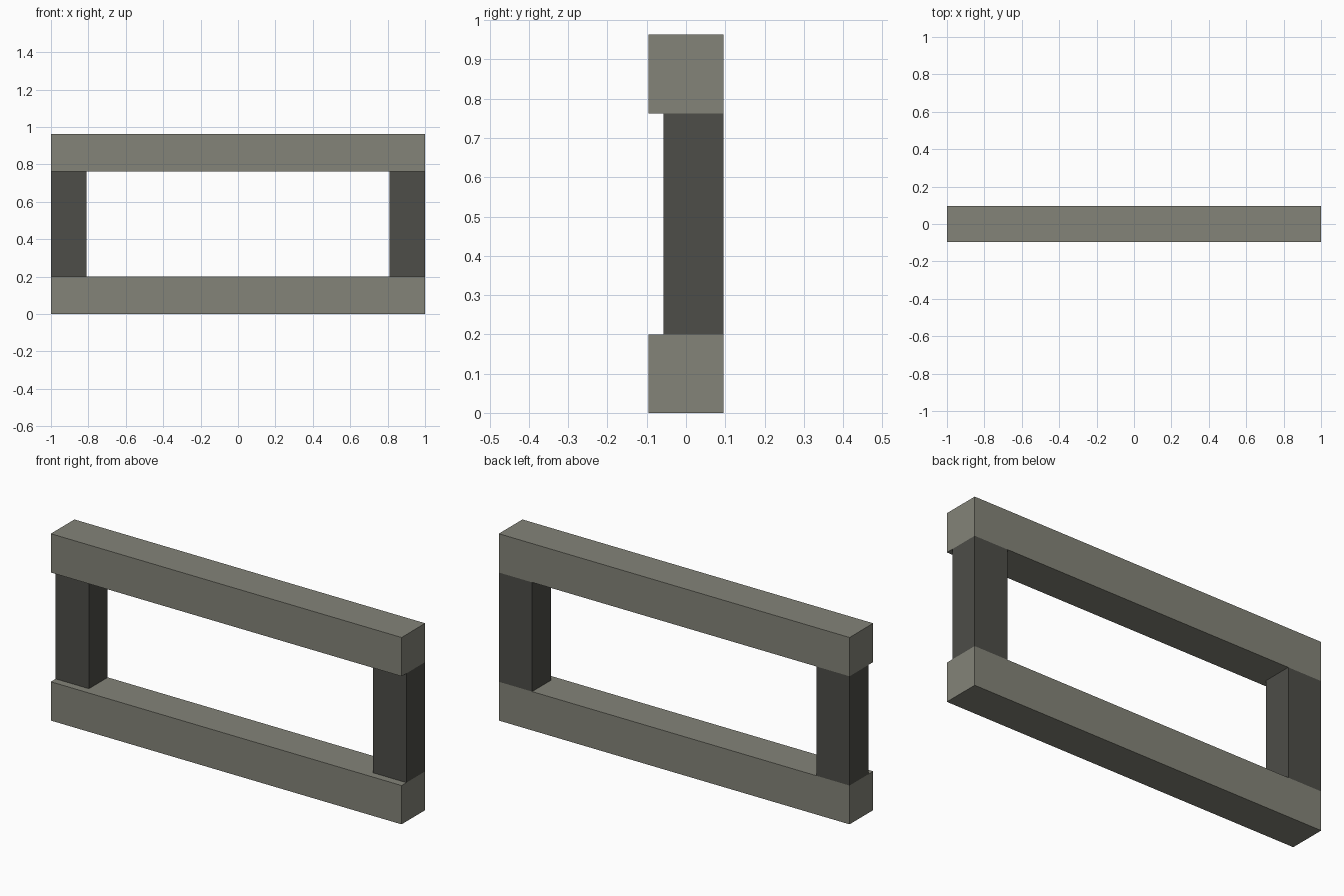
import bpy

if "Cube" in bpy.data.objects:
    bpy.data.objects.remove(bpy.data.objects["Cube"])


def material(name, rgb):
    mat = bpy.data.materials.new(name)
    mat.diffuse_color = (*rgb, 1.0)
    mat.use_nodes = True
    mat.node_tree.nodes["Principled BSDF"].inputs["Base Color"].default_value = mat.diffuse_color
    return mat


def box(name, x, y, z, mat):
    """Flat-sided box spanning the given (min, max) ranges."""
    spans = (x, y, z)
    bpy.ops.mesh.primitive_cube_add(size=1, location=[(a + b) / 2 for a, b in spans])
    obj = bpy.context.object
    obj.name = name
    obj.scale = [b - a for a, b in spans]
    bpy.ops.object.transform_apply(location=False, rotation=False, scale=True)
    obj.data.materials.append(mat)
    return obj


rail_grey = material("rail_grey", (0.23, 0.23, 0.19))
post_grey = material("post_grey", (0.075, 0.075, 0.065))

HALF_DEPTH = 0.096
LOWER_TOP, UPPER_BOTTOM, HEIGHT = 0.2, 0.763, 0.963

# Full-length horizontal rails
for name, z in (("lower_rail", (0, LOWER_TOP)), ("upper_rail", (UPPER_BOTTOM, HEIGHT))):
    box(name, (-1, 1), (-HALF_DEPTH, HALF_DEPTH), z, rail_grey)

# End posts, flush with the back and set in from the front
for name, x in (("left_post", (-1, -0.81)), ("right_post", (0.81, 1))):
    box(name, x, (-0.057, HALF_DEPTH), (LOWER_TOP, UPPER_BOTTOM), post_grey)
